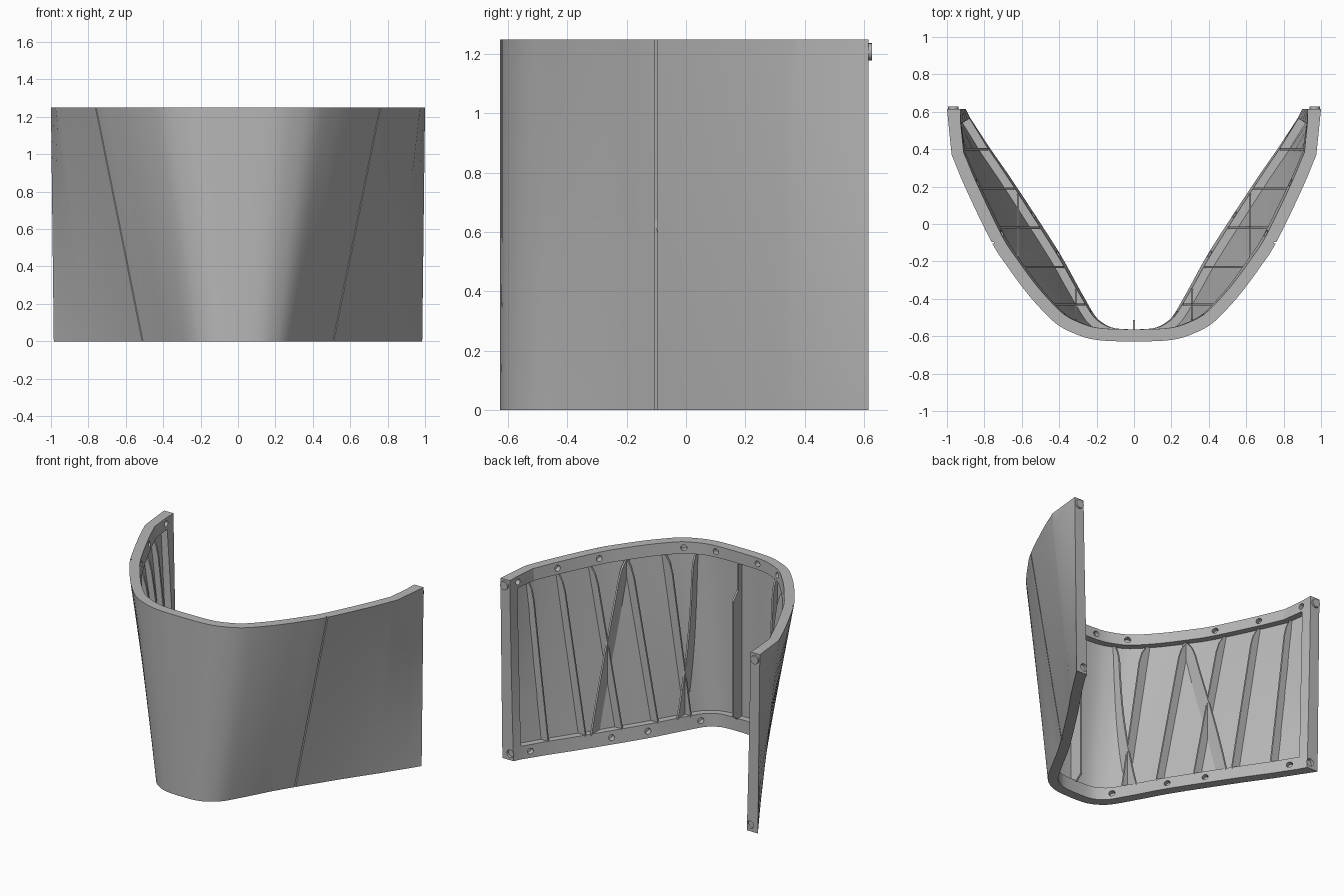
import bpy, bmesh, math
from mathutils import Vector, Matrix

if "Cube" in bpy.data.objects:
    bpy.data.objects.remove(bpy.data.objects["Cube"])

H, SKIN, RIM = 1.25, 0.02, 0.065      # height, panel thickness, rim thickness
LOW, HIGH, POST = 0.09, 1.17, 0.53    # rim heights and start of the end posts

grey = bpy.data.materials.new("mid_grey")
grey.diffuse_color = (0.47, 0.47, 0.47, 1)
grey.use_nodes = True
grey.node_tree.nodes["Principled BSDF"].inputs["Base Color"].default_value = grey.diffuse_color

# half outline: y, x at the top, x at the bottom
OUT = [(-.628, 0, 0), (-.62, .2, .12), (-.585, .32, .2), (-.53, .42, .26),
       (-.43, .52, .32), (-.34, .595, .37), (-.23, .675, .43), (-.1, .76, .51),
       (.19, .9, .70), (.37, .975, .825)]
END = Vector((.615, 1.0, .985))


def smooth_half():
    """Smooth curve through the outline, then the straight tail to the end post."""
    P = [Vector(p) for p in OUT]
    first = Vector((P[1][0], -P[1][1], -P[1][2]))
    Q = [first] + P + [P[-1] * 2 - P[-2]]
    res = []
    for i in range(1, len(P)):
        a, b, c, d = Q[i - 1:i + 3]
        for k in range(4):
            t = k / 4
            res.append(.5 * (2 * b + (c - a) * t + (2 * a - 5 * b + 4 * c - d) * t * t
                             + (3 * b - a - 3 * c + d) * t ** 3))
    t = (POST - P[-1][0]) / (END[0] - P[-1][0])
    return res + [P[-1], P[-1].lerp(END, t), END]


half = smooth_half()
COLS = [Vector((p[0], -p[1], -p[2])) for p in reversed(half[1:])] + half
N = len(COLS)


def ring(z, d):
    """Outline at height z moved inward by d, as (point, inward normal)."""
    t = z / H
    pts = [Vector((c[2] + (c[1] - c[2]) * t, c[0])) for c in COLS]
    res = []
    for i, p in enumerate(pts):
        g = (pts[min(i + 1, N - 1)] - pts[max(i - 1, 0)]).normalized()
        n = Vector((-g.y, g.x))
        if i in (0, N - 1):               # ends stay in the flat end plane
            q = p + Vector((d * 1.1 / n.x, 0))
        else:
            q = p + n * d
        res.append((q, n))
    return res


def crossing(z, d, axis, val):
    """Where the inset outline (x >= 0 half) meets the plane axis = val."""
    r = ring(z, d)[N // 2:]
    for (p, n), (q, m) in zip(r, r[1:]):
        if (p[axis] - val) * (q[axis] - val) <= 0 and p[axis] != q[axis]:
            t = (val - p[axis]) / (q[axis] - p[axis])
            return p.lerp(q, t), n.lerp(m, t).normalized()
    return r[-1]


def finish(name, bm, angle=15):
    bmesh.ops.remove_doubles(bm, verts=bm.verts, dist=1e-5)
    bmesh.ops.recalc_face_normals(bm, faces=bm.faces)
    me = bpy.data.meshes.new(name)
    bm.to_mesh(me)
    bm.free()
    me.materials.append(grey)
    ob = bpy.data.objects.new(name, me)
    bpy.context.collection.objects.link(ob)
    return ob


def smooth(ob, angle):
    bpy.ops.object.select_all(action='DESELECT')
    ob.select_set(True)
    bpy.context.view_layer.objects.active = ob
    bpy.ops.object.shade_smooth_by_angle(angle=math.radians(angle))


def add_grid(bm, rows):
    V = [[bm.verts.new(p) for p in r] for r in rows]
    for a, b in zip(V, V[1:]):
        for i in range(len(a) - 1):
            bm.faces.new((a[i], a[i + 1], b[i + 1], b[i]))


def add_fin(bm, axis, val, zs, d0, depths, thick, side=1):
    """Thin plate in the plane axis = val that follows the panel."""
    loops = []
    for z, d1 in zip(zs, depths):
        a, b = crossing(z, d0, axis, val)[0], crossing(z, d1, axis, val)[0]
        a[axis] = b[axis] = val
        off = Vector((0, 0))
        off[axis] = thick / 2
        loops.append([bm.verts.new((p.x * side, p.y, z))
                      for p in (a - off, b - off, b + off, a + off)])
    for l, m in zip(loops, loops[1:]):
        for i in range(4):
            bm.faces.new((l[i], l[(i + 1) % 4], m[(i + 1) % 4], m[i]))
    bm.faces.new(loops[0][::-1])
    bm.faces.new(loops[-1])


def add_cyl(bm, centre, direction, r, length):
    rot = Vector(direction).to_track_quat('Z', 'Y').to_matrix().to_4x4()
    bmesh.ops.create_cone(bm, cap_ends=True, segments=20, radius1=r, radius2=r,
                          depth=length, matrix=Matrix.Translation(centre) @ rot)


# curved panel with thick rims at top and bottom and posts at both ends
ROWS = [(0, 1), (LOW, 1), (LOW, 0), (.36, 0), (.63, 0), (.9, 0),
        (HIGH, 0), (HIGH, 1), (H, 1)]
order = [(0, 1), (1, 1)] + [(i, 0) for i in range(1, N - 1)] + [(N - 2, 1), (N - 1, 1)]
outer, inner = [], []
for z, rim in ROWS:
    o, thin, full = ring(z, 0), ring(z, SKIN), ring(z, RIM)
    outer.append([(*o[i][0], z) for i, f in order])
    inner.append([(*(full if rim or f else thin)[i][0], z) for i, f in order])
bm = bmesh.new()
add_grid(bm, outer)
add_grid(bm, inner)
for k in (0, -1):
    add_grid(bm, [outer[k], inner[k]])
    add_grid(bm, [[r[k] for r in outer], [r[k] for r in inner]])
shell = finish("curved_panel", bm)

# cutters: seam grooves, rim bolt holes, post holes
cut = bmesh.new()
HOLES = [(1.21, 1, .53), (1.21, 1, .22), (1.21, 1, -.05), (1.21, 1, -.49), (1.21, 0, .16),
         (.045, 1, .51), (.045, 1, .05), (.045, 1, -.16), (.045, 1, -.48)]
for s in (1, -1):
    add_fin(cut, 1, -.1, [-.02, .6, 1.27], -.012, [.01] * 3, .008, s)
    for z, axis, val in HOLES:
        p, n = crossing(z, RIM, axis, val)
        add_cyl(cut, (p.x * s, p.y, z), (n.x * s, n.y, 0), .02, .07)
    add_cyl(cut, (.925 * s, .615, .045), (0, 1, 0), .026, .04)
cutter = finish("hole_cutter", cut)
cutter.hide_render = True
mod = shell.modifiers.new("holes", 'BOOLEAN')
mod.operation, mod.solver, mod.object = 'DIFFERENCE', 'EXACT', cutter
bpy.context.view_layer.objects.active = shell
bpy.ops.object.modifier_apply(modifier=mod.name)
bpy.data.objects.remove(cutter)
smooth(shell, 15)

# stiffening ribs: five crosswise and two diagonal ones on each side
zs = [LOW - .01 + (HIGH - LOW + .02) * i / 16 for i in range(17)]
depths = [RIM - .002] * 15 + [.055, .03]
for s, side in ((1, "right"), (-1, "left")):
    bm = bmesh.new()
    for y in (.4, .19, -.02, -.23, -.43):
        add_fin(bm, 1, y, zs, .01, depths, .012, s)
    finish(side + "_slanted_ribs", bm)
    bm = bmesh.new()
    for x in (.62, .31):
        add_fin(bm, 0, x, zs, .01, depths, .012, s)
    finish(side + "_crossing_ribs", bm)

# middle rib, deeper in its lower part
bm = bmesh.new()
add_fin(bm, 0, 0, [.08, .12, .92, .98, 1.18], .01, [.06, .115, .115, .06, .06], .012)
finish("middle_rib", bm)

# locating pins at the top of the end posts
bm = bmesh.new()
for s in (1, -1):
    add_cyl(bm, (.966 * s, .615, 1.208), (0, 1, 0), .029, .026)
smooth(finish("post_pins", bm), 30)
